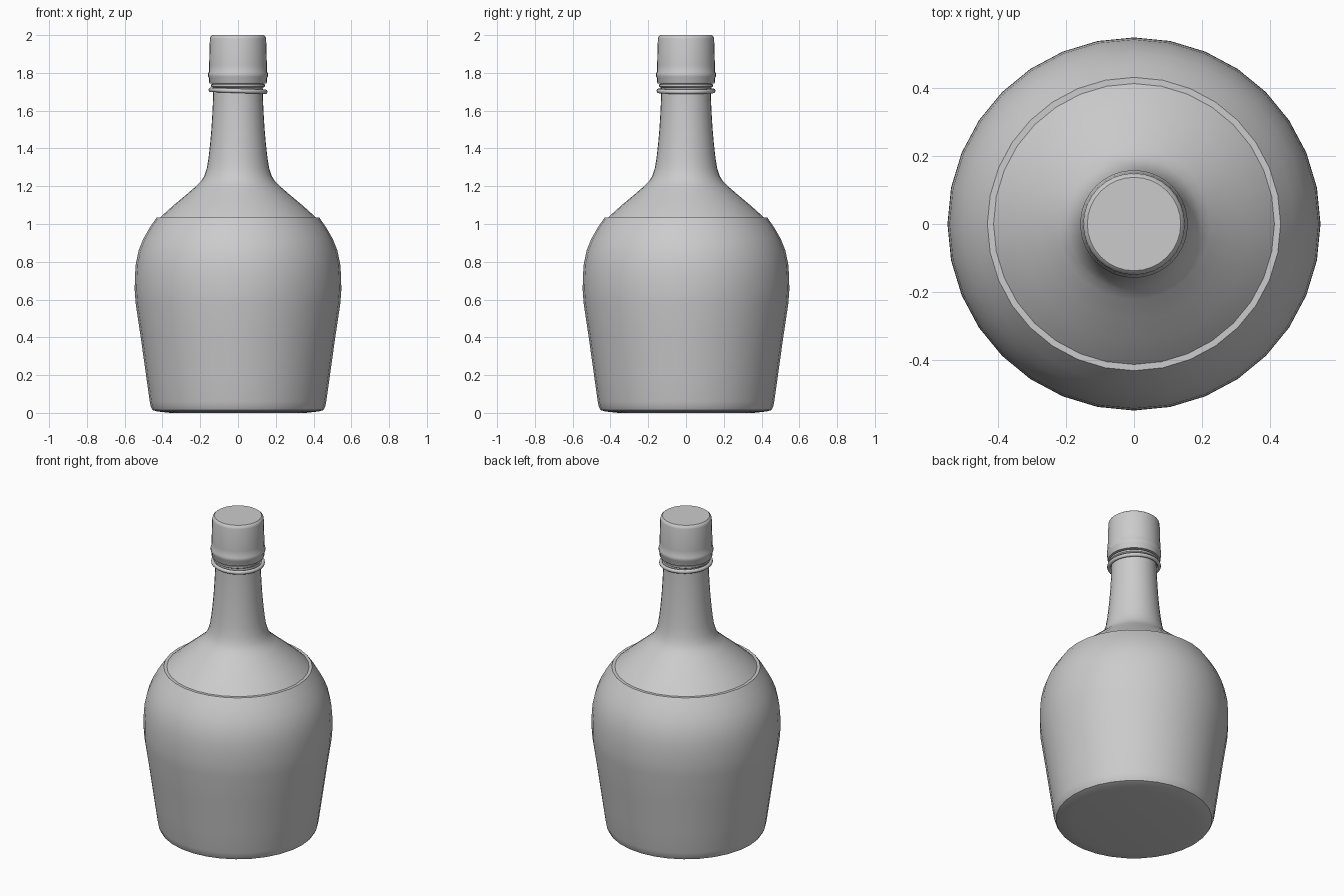
import bpy, bmesh, math

if "Cube" in bpy.data.objects:
    bpy.data.objects.remove(bpy.data.objects["Cube"])


def lathe(name, profile, n=32, angle=35):
    """Revolve (radius, z) points around z; a zero radius closes the end."""
    bm = bmesh.new()
    rings = []
    for r, z in profile:
        if r == 0:
            rings.append([bm.verts.new((0, 0, z))] * n)
        else:
            rings.append([bm.verts.new((r * math.cos(2 * math.pi * i / n),
                                        r * math.sin(2 * math.pi * i / n), z))
                          for i in range(n)])
    for a, b in zip(rings, rings[1:]):
        for i in range(n):
            j = (i + 1) % n
            quad = list(dict.fromkeys((a[i], a[j], b[j], b[i])))
            bm.faces.new(quad)
    bmesh.ops.recalc_face_normals(bm, faces=bm.faces)
    mesh = bpy.data.meshes.new(name)
    bm.to_mesh(mesh)
    bm.free()
    ob = bpy.data.objects.new(name, mesh)
    bpy.context.collection.objects.link(ob)
    bpy.ops.object.select_all(action='DESELECT')
    ob.select_set(True)
    bpy.context.view_layer.objects.active = ob
    bpy.ops.object.shade_smooth_by_angle(angle=math.radians(angle))
    return ob


# Outer sleeve around the belly, with a thin ledge at its top rim
lathe("body_sleeve", [
    (0, 0.005), (0.36, 0.0), (0.43, 0.008), (0.452, 0.015), (0.462, 0.035), (0.467, 0.06),
    (0.487, 0.2), (0.515, 0.4), (0.542, 0.58), (0.547, 0.65), (0.546, 0.72),
    (0.541, 0.79), (0.526, 0.86), (0.502, 0.92), (0.468, 0.98), (0.43, 1.035),
    (0.41, 1.035), (0.41, 1.01)])

# Inner bottle: shoulder, neck and lip under the cap
lathe("bottle_neck", [
    (0.435, 1.01), (0.41, 1.037), (0.34, 1.1), (0.28, 1.15), (0.222, 1.2), (0.196, 1.225),
    (0.178, 1.255), (0.165, 1.295), (0.156, 1.35), (0.148, 1.42), (0.141, 1.5),
    (0.136, 1.58), (0.132, 1.66), (0.131, 1.72), (0.142, 1.727), (0.142, 1.738),
    (0.131, 1.745), (0.131, 1.78)])

# Screw cap with a bead around its skirt
lathe("cap", [
    (0.13, 1.745), (0.15, 1.745), (0.153, 1.75), (0.153, 1.772), (0.158, 1.78),
    (0.158, 1.798), (0.154, 1.806), (0.153, 1.84), (0.149, 1.98), (0.146, 1.992),
    (0.137, 2.0), (0, 2.0)])

# Loose, slightly tilted tamper ring
bpy.ops.mesh.primitive_torus_add(major_radius=0.145, minor_radius=0.011,
                                 major_segments=32, minor_segments=10,
                                 location=(0, 0, 1.705),
                                 rotation=(0, math.radians(2), 0))
ring = bpy.context.object
ring.name = "tamper_ring"
ring.scale.z = 1.1
bpy.ops.object.shade_smooth()
